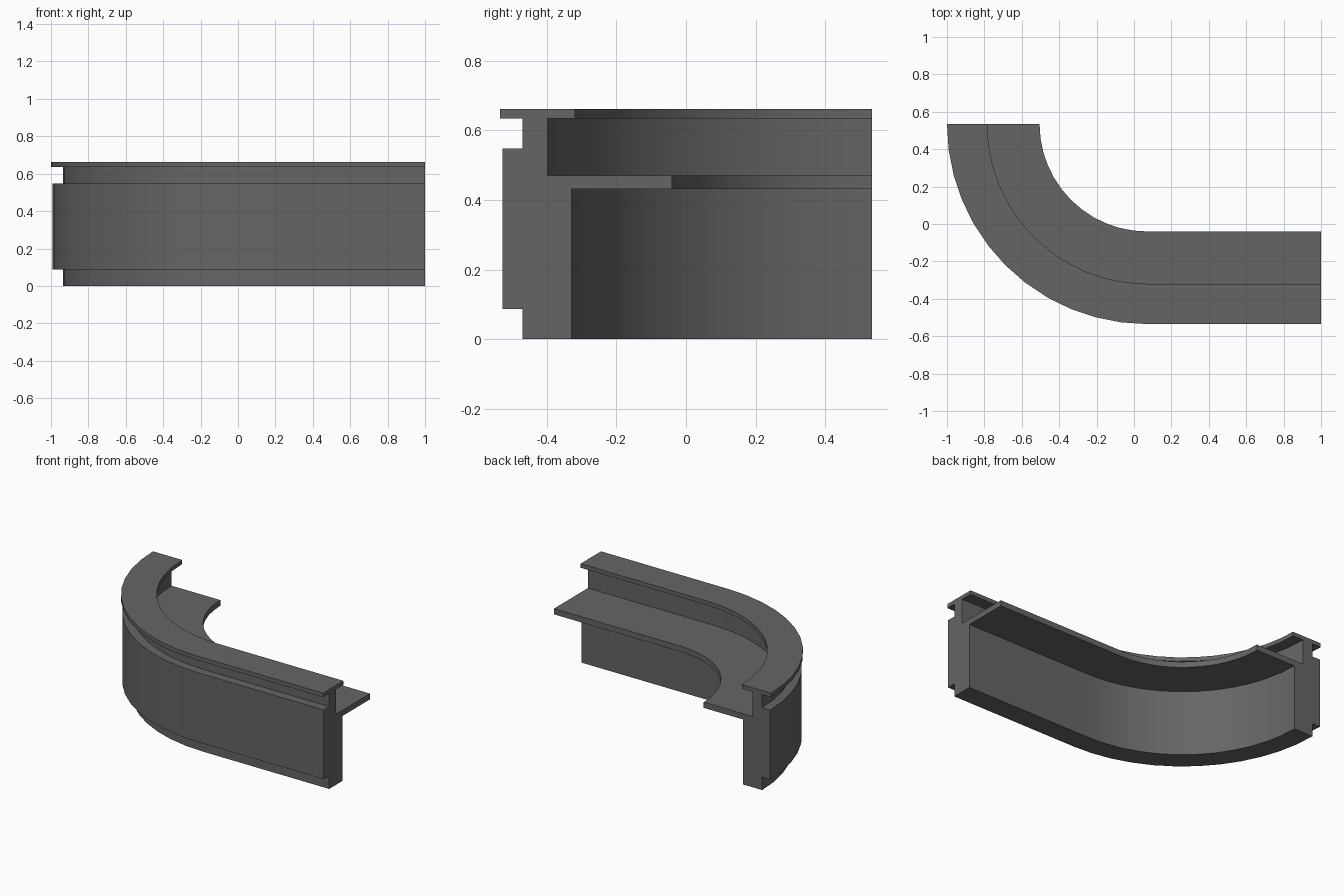
import bpy, bmesh, math

cube = bpy.data.objects.get("Cube")
if cube:
    bpy.data.objects.remove(cube, do_unlink=True)

# Bend: quarter turn about this centre, then a straight run
CENTRE_X, CENTRE_Y = 0.07, 0.535
OUTER_RADIUS = 1.07
STEPS = 12

# Cross-section: (inset from outer edge, height)
profile = [
    (0.065, 0), (0.205, 0), (0.205, 0.432), (0.495, 0.432),
    (0.495, 0.47), (0.137, 0.47), (0.137, 0.635), (0.215, 0.635),
    (0.215, 0.662), (0, 0.662), (0, 0.635), (0.065, 0.635),
    (0.065, 0.548), (0.007, 0.548), (0.007, 0.087), (0.065, 0.087),
]

# Grey finish
grey = bpy.data.materials.new("dark_grey")
grey.use_nodes = True
colour = (0.13, 0.13, 0.13, 1)
grey.diffuse_color = colour
grey.node_tree.nodes["Principled BSDF"].inputs["Base Color"].default_value = colour


def section(bm, angle, x_shift=0):
    """One ring of the cross-section, turned about the bend centre."""
    ring = []
    for inset, z in profile:
        r = OUTER_RADIUS - inset
        x = CENTRE_X + x_shift - r * math.sin(angle)
        ring.append(bm.verts.new((x, CENTRE_Y - r * math.cos(angle), z)))
    return ring


# Counter with shelf, swept along the straight and the bend
bm = bmesh.new()
rings = [section(bm, 0, 1 - CENTRE_X)]
rings += [section(bm, math.pi / 2 * i / STEPS) for i in range(STEPS + 1)]
for a, b in zip(rings, rings[1:]):
    for i in range(len(profile)):
        j = (i + 1) % len(profile)
        bm.faces.new((a[i], a[j], b[j], b[i]))
bm.faces.new(rings[0])
bm.faces.new(rings[-1])
bmesh.ops.recalc_face_normals(bm, faces=bm.faces)

mesh = bpy.data.meshes.new("curved_counter")
bm.to_mesh(mesh)
bm.free()
mesh.materials.append(grey)
counter = bpy.data.objects.new("curved_counter", mesh)
bpy.context.collection.objects.link(counter)

# Smooth bend, crisp edges
bpy.ops.object.select_all(action="DESELECT")
counter.select_set(True)
bpy.context.view_layer.objects.active = counter
bpy.ops.object.shade_smooth_by_angle(angle=math.radians(30))
